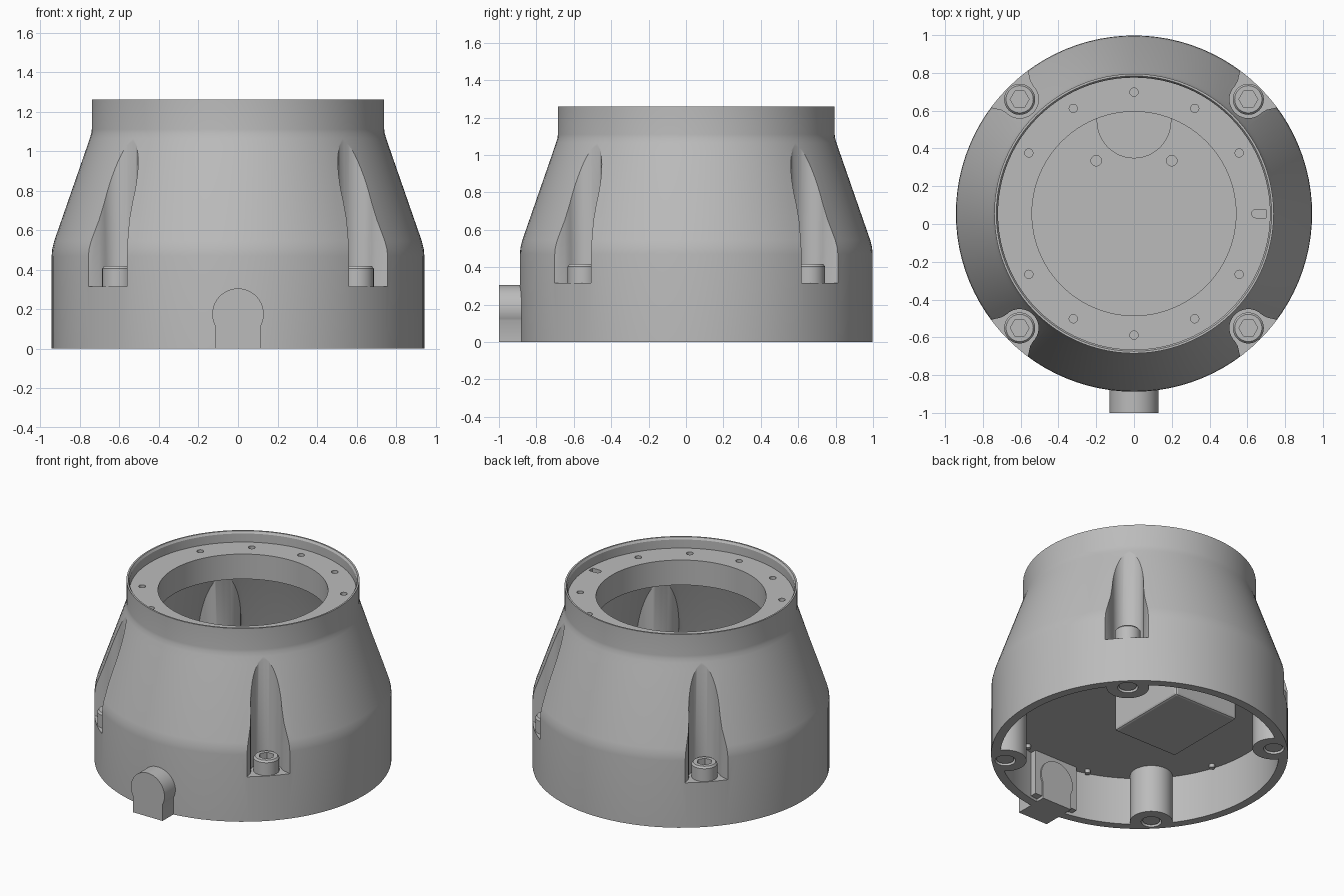
import bpy, bmesh
from math import sin, cos, pi, radians
from mathutils import Matrix, Vector

if "Cube" in bpy.data.objects:
    bpy.data.objects.remove(bpy.data.objects["Cube"])

CY = 0.055          # centre of the round body in y
BOLT_R = 0.856      # bolt circle radius
CORNERS = [radians(45 + 90 * i) for i in range(4)]

mat = bpy.data.materials.new("plain grey")
mat.use_nodes = True
GREY = (0.5, 0.5, 0.5, 1)
mat.diffuse_color = GREY
mat.node_tree.nodes["Principled BSDF"].inputs["Base Color"].default_value = GREY


def circle(r, z, n=96, c=(0, 0)):
    return [(c[0] + r * cos(2 * pi * i / n), c[1] + r * sin(2 * pi * i / n), z) for i in range(n)]


def loft(name, rings, matrix=Matrix()):
    """Closed solid through a stack of rings with equal point counts."""
    bm = bmesh.new()
    loops = [[bm.verts.new(p) for p in ring] for ring in rings]
    for a, b in zip(loops, loops[1:]):
        for i in range(len(a)):
            j = (i + 1) % len(a)
            bm.faces.new((a[i], a[j], b[j], b[i]))
    bm.faces.new(loops[0][::-1])
    bm.faces.new(loops[-1])
    bm.transform(Matrix.Translation((0, CY, 0)) @ matrix)
    bmesh.ops.recalc_face_normals(bm, faces=bm.faces)
    me = bpy.data.meshes.new(name)
    bm.to_mesh(me)
    bm.free()
    me.materials.append(mat)
    ob = bpy.data.objects.new(name, me)
    bpy.context.collection.objects.link(ob)
    return ob


def lathe(name, profile):
    return loft(name, [circle(r, z) for r, z in profile])


def prism(name, outline, z0, z1, matrix=Matrix()):
    return loft(name, [[(x, y, z) for x, y in outline] for z in (z0, z1)], matrix)


def cylinder(name, r, z0, z1, c=(0, 0), n=32):
    return loft(name, [circle(r, z0, n, c), circle(r, z1, n, c)])


def box(name, x, y, z):
    return prism(name, [(x[0], y[0]), (x[1], y[0]), (x[1], y[1]), (x[0], y[1])], *z)


def activate(ob):
    bpy.ops.object.select_all(action='DESELECT')
    ob.select_set(True)
    bpy.context.view_layer.objects.active = ob


def cut(ob, cutter):
    mod = ob.modifiers.new("cut", 'BOOLEAN')
    mod.operation, mod.solver, mod.object = 'DIFFERENCE', 'EXACT', cutter
    activate(ob)
    bpy.ops.object.modifier_apply(modifier=mod.name)
    bpy.data.objects.remove(cutter)


def smooth(ob):
    activate(ob)
    bpy.ops.object.shade_smooth_by_angle(angle=radians(30))


def polar(r, a):
    return (r * cos(a), r * sin(a))


# Outer housing: cylinder, rounded shoulder, cone, neck
housing = lathe("housing", [
    (0.943, 0), (0.943, 0.47), (0.94, 0.505), (0.93, 0.545), (0.765, 1.02),
    (0.75, 1.065), (0.742, 1.09), (0.74, 1.11), (0.74, 1.26)])

# Hollow spaces above and below the floor, keeping the bolt columns solid
upper = lathe("upper_cavity", [
    (0.885, 0.38), (0.885, 0.47), (0.87, 0.53), (0.70, 1.01), (0.54, 1.01),
    (0.54, 1.185), (0.72, 1.185), (0.72, 1.245), (0.73, 1.262), (0.73, 1.4)])
lower = lathe("lower_cavity", [(0.885, -0.1), (0.885, 0.335)])
for cavity in (upper, lower):
    for a in CORNERS:
        cut(cavity, cylinder("column", 0.135, -0.3, 1.1, polar(BOLT_R, a), 48))
    cut(housing, cavity)

# Flared bolt pockets in the outside
arc = [polar(0.1, pi / 2 + pi * i / 20) for i in range(21)]
flare = [(0.03, -0.108), (0.08, -0.14), (0.3, -0.27)]
pocket = arc + flare + [(x, -y) for x, y in reversed(flare)]
for a in CORNERS:
    place = Matrix.Rotation(a, 4, 'Z') @ Matrix.Translation((BOLT_R, 0, 0))
    cut(housing, prism("pocket", pocket, 0.315, 1.2, place))
    cut(housing, cylinder("bolt_hole", 0.065, -0.1, 0.03, polar(BOLT_R, a)))

# Screw holes and key slot in the top ledge
for i in range(12):
    if i % 6:
        cut(housing, cylinder("ledge_hole", 0.022, 1.13, 1.25, polar(0.643, pi * i / 6), 16))
slot = [(0.7, -0.022), (0.7, 0.022)] + \
       [(0.645 + x, y) for x, y in (polar(0.022, pi / 2 + pi * i / 8) for i in range(9))]
cut(housing, prism("key_slot", slot, 1.14, 1.22))

# Rounded recess and two holes in the floor
recess = [(x, 0.49 + y) for x, y in (polar(0.195, pi + pi * i / 24) for i in range(25))]
cut(housing, prism("floor_recess", recess + [(0.195, 0.68), (-0.195, 0.68)], 0.35, 0.5))
for s in (-1, 1):
    cut(housing, cylinder("floor_hole", 0.028, 0.355, 0.5, (0.2 * s, 0.28), 16))
smooth(housing)

# Socket head bolts
for k, a in enumerate(CORNERS):
    c = polar(BOLT_R, a)
    bolt = loft("bolt_%d" % (k + 1), [
        circle(r, z, 48, c) for r, z in
        ((0.055, 0.01), (0.055, 0.312), (0.082, 0.312), (0.082, 0.405), (0.072, 0.418))])
    cut(bolt, cylinder("socket", 0.05, 0.36, 0.5, c, 6))
    smooth(bolt)

# Box hanging under the floor
under_box = box("underside_box", (-0.25, 0.25), (0.05, 0.66), (0.06, 0.34))
bevel = under_box.modifiers.new("bevel", 'BEVEL')
bevel.width, bevel.segments = 0.015, 2

# Small screws around the underside of the floor
for k in range(4):
    for s in (-1, 1):
        c = polar(0.845, k * pi / 2 + s * radians(17))
        smooth(cylinder("floor_screw", 0.018, 0.31, 0.34, c, 16))

# Cable entry with a keyhole section, and its flat pad inside the wall
box("entry_pad", (-0.17, 0.17), (-0.9, -0.825), (0.02, 0.34))
head = [polar(0.13, radians(-28 + 236 * i / 40)) for i in range(41)]
keyhole = [(0.115, -0.175)] + head + [(-0.115, -0.175)]
entry = loft("cable_entry", [
    [(x, y, z + 0.175) for x, z in keyhole] for y in (-1 - CY, -0.815)])
smooth(entry)
